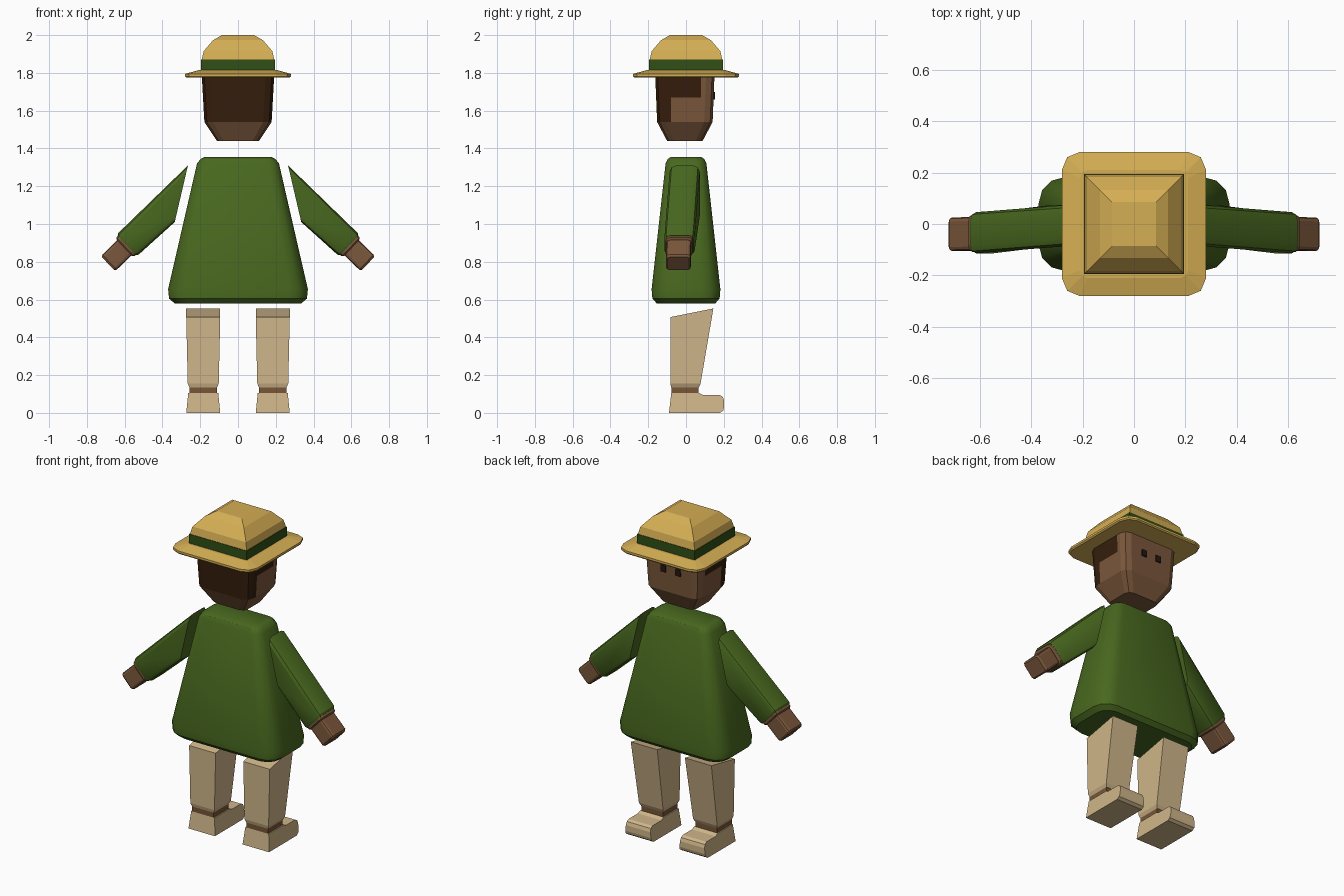
import bpy, bmesh, math
from mathutils import Vector

if "Cube" in bpy.data.objects:
    bpy.data.objects.remove(bpy.data.objects["Cube"])


def material(name, r, g, b):
    m = bpy.data.materials.new(name)
    m.diffuse_color = [(c / 255) ** 2.2 for c in (r, g, b)] + [1]
    m.use_nodes = True
    m.node_tree.nodes["Principled BSDF"].inputs["Base Color"].default_value = m.diffuse_color
    return m


STRAW = material("straw", 212, 173, 85)
BAND = material("band_green", 52, 80, 28)
GREEN = material("coat_green", 74, 104, 36)
SKIN = material("skin", 122, 88, 62)
HAIR = material("hair", 56, 35, 20)
EYE = material("eye", 42, 30, 24)
TAN = material("tan", 206, 180, 136)
ANKLE = material("ankle", 118, 86, 58)


def ring(c, u, v, r=0, seg=2):
    """Rounded rectangle around c with half-axis vectors u and v."""
    c, u, v = Vector(c), Vector(u), Vector(v)
    hu, hv, un, vn = u.length, v.length, u.normalized(), v.normalized()
    pts = []
    for k, (a, b) in enumerate(((1, 1), (-1, 1), (-1, -1), (1, -1))):
        for i in range(seg + 1 if r else 1):
            t = math.pi / 2 * (k + i / seg)
            dx, dy = (r * math.cos(t), r * math.sin(t)) if r else (0, 0)
            pts.append(c + un * (a * (hu - r) + dx) + vn * (b * (hv - r) + dy))
    return pts


def flat(z, hx, hy, r=0, x=0, y=0, seg=2):
    """Horizontal ring at height z."""
    return ring((x, y, z), (hx, 0, 0), (0, hy, 0), r, seg)


def loft(name, rings, mat, smooth=0):
    """Capped skin through rings with equal point counts."""
    bm = bmesh.new()
    vs = [[bm.verts.new(p) for p in rg] for rg in rings]
    n = len(vs[0])
    for a, b in zip(vs, vs[1:]):
        for i in range(n):
            j = (i + 1) % n
            bm.faces.new((a[i], a[j], b[j], b[i]))
    bm.faces.new(vs[0][::-1])
    bm.faces.new(vs[-1])
    bmesh.ops.recalc_face_normals(bm, faces=bm.faces[:])
    me = bpy.data.meshes.new(name)
    bm.to_mesh(me)
    bm.free()
    me.materials.append(mat)
    if smooth:
        me.shade_smooth()
        me.set_sharp_from_angle(angle=math.radians(smooth))
    ob = bpy.data.objects.new(name, me)
    bpy.context.collection.objects.link(ob)
    return ob


# Hat: brim, band and stepped square crown
loft("hat_brim", [flat(z, h, h, r) for z, h, r in
     ((1.775, .274, .065), (1.782, .28, .07), (1.795, .28, .07), (1.814, .21, .03))], STRAW)
loft("hat_band", [flat(1.81, .195, .195), flat(1.87, .195, .195)], BAND)
loft("hat_crown", [flat(z, h, h) for z, h in
     ((1.87, .192), (1.915, .182), (1.973, .132), (2.0, .085))], STRAW)

# Head, cut along the hairline so hair faces take their own colour
head = loft("head", [flat(z, hx, hy, r, y=-.006) for z, hx, hy, r in
            ((1.44, .112, .094, .035), (1.54, .178, .147, .045), (1.79, .192, .157, .045))], SKIN)
head.data.materials.append(HAIR)
bm = bmesh.new()
bm.from_mesh(head.data)
for co, no in (((0, -.08, 0), (0, 1, 0)), ((0, .08, 0), (0, 1, 0)), ((0, 0, 1.67), (0, 0, 1))):
    bmesh.ops.bisect_plane(bm, geom=bm.verts[:] + bm.edges[:] + bm.faces[:],
                           plane_co=co, plane_no=no)
for f in bm.faces:
    c = f.calc_center_median()
    if c.z > 1.54 and (c.y < -.08 or (c.y < .08 and c.z > 1.67)):
        f.material_index = 1
bm.to_mesh(head.data)
bm.free()

# Coat body
loft("coat", [flat(z, hx, hy, r, seg=3) for z, hx, hy, r in
     ((.58, .335, .155, .08), (.605, .365, .178, .095), (.655, .37, .182, .1),
      (1.32, .217, .108, .055), (1.345, .198, .096, .05), (1.355, .175, .08, .04))], GREEN, 30)

for s, side in ((-1, "left"), (1, "right")):
    # Eye
    loft(side + "_eye", [flat(z, .017, .008, x=s * .05, y=.145) for z in (1.66, 1.70)], EYE)

    # Sleeve, cut to follow the coat at the shoulder
    def section(x, y, z, ux, uz, hy, r):
        return ring((s * x, y, z), (s * ux, 0, uz), (0, hy, 0), r, 2)

    loft(side + "_sleeve", [section(.30, -.007, 1.16, -.035, .15, .08, .035),
                            section(.58, -.034, .895, .054, .057, .08, .03),
                            section(.588, -.035, .887, .049, .052, .074, .025)], GREEN, 30)
    # Cuff ring and hand
    loft(side + "_cuff", [section(.583, -.035, .892, .048, .051, .074, .025),
                          section(.597, -.036, .879, .047, .05, .073, .025),
                          section(.602, -.036, .874, .04, .043, .067, .02)], SKIN)
    loft(side + "_hand", [section(.59, -.037, .885, .038, .04, .065, .015),
                          section(.68, -.04, .798, .038, .04, .065, .015),
                          section(.688, -.04, .79, .032, .034, .057, .01)], SKIN)

    # Trouser leg with slanted top
    x = s * .184
    loft(side + "_trouser_leg", [
        flat(.135, .073, .073, x=x, y=-.005),
        flat(.155, .082, .08, x=x, y=-.003),
        ring((x, .031, .53), (.09, 0, 0), (0, .114, .023))], TAN)
    loft(side + "_ankle", [flat(z, .073, .072, x=x, y=-.006) for z in (.095, .137)], ANKLE)

    # Shoe: side profile extruded across, wider at the sole
    profile = [(-.09, 0), (.18, 0), (.197, .012), (.202, .03), (.202, .065),
               (.195, .085), (.178, .095), (.09, .095), (.07, .105), (-.078, .105)]
    loft(side + "_shoe", [[(x + e * (.09 - .1 * z), y, z) for y, z in profile]
                          for e in (-1, 1)], TAN)
